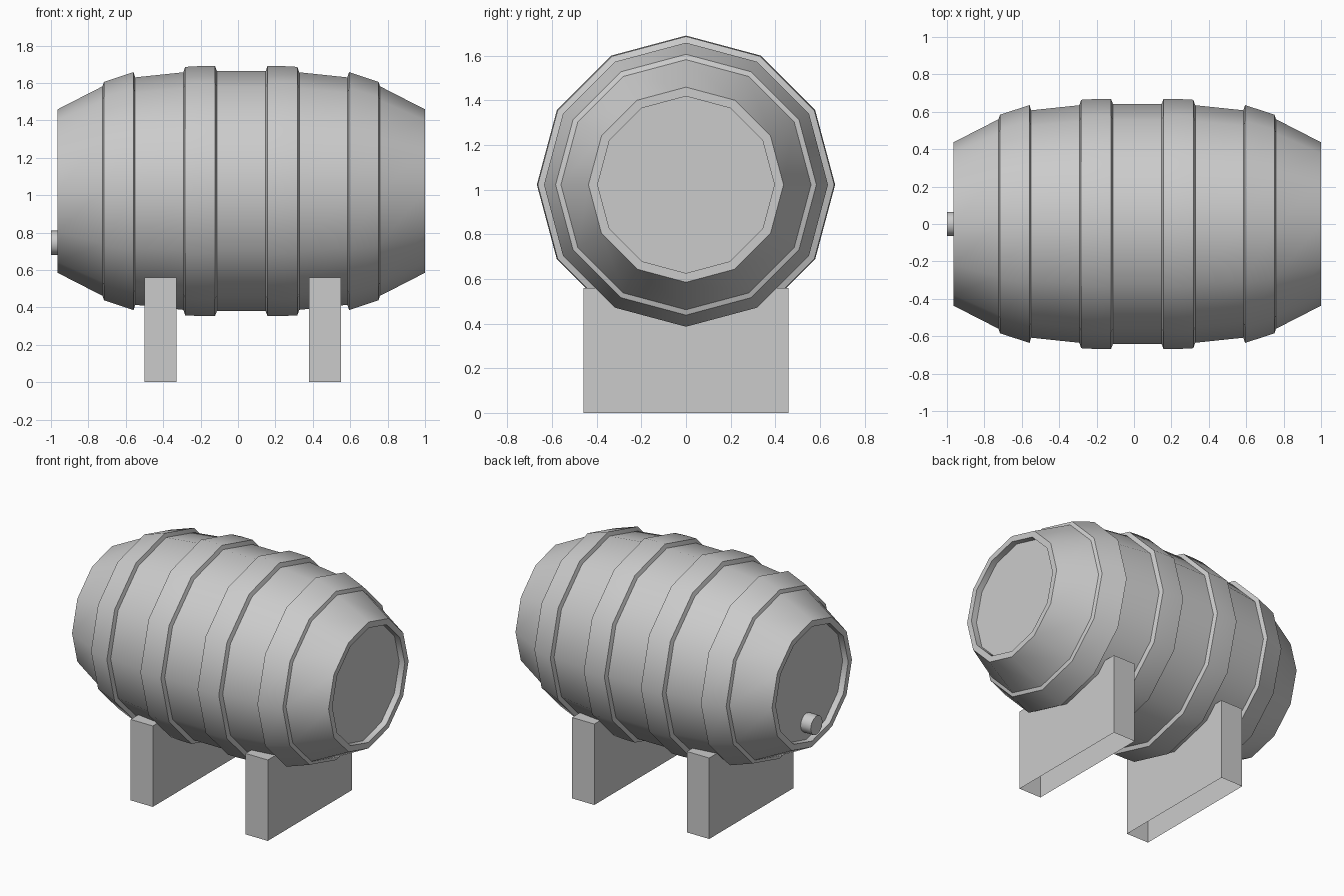
import bpy, bmesh
from math import sin, cos, pi

if "Cube" in bpy.data.objects:
    bpy.data.objects.remove(bpy.data.objects["Cube"])

CX, CZ = 0.0175, 1.022   # barrel centre


def finish(name, bm, smooth=None):
    bmesh.ops.remove_doubles(bm, verts=bm.verts, dist=1e-5)
    bmesh.ops.recalc_face_normals(bm, faces=bm.faces)
    me = bpy.data.meshes.new(name)
    bm.to_mesh(me)
    bm.free()
    ob = bpy.data.objects.new(name, me)
    bpy.context.collection.objects.link(ob)
    if smooth:
        bpy.ops.object.select_all(action='DESELECT')
        ob.select_set(True)
        bpy.context.view_layer.objects.active = ob
        bpy.ops.object.shade_smooth_by_angle(angle=smooth)
    return ob


def revolve_x(name, profile, z, sides=12):
    """Turn an (x, radius) profile around the x axis at height z."""
    bm = bmesh.new()
    rings = []
    for x, r in profile:
        if r == 0:
            rings.append([bm.verts.new((x, 0, z))] * sides)
        else:
            rings.append([bm.verts.new((x, r * sin(2 * pi * i / sides), z + r * cos(2 * pi * i / sides)))
                          for i in range(sides)])
    for a, b in zip(rings, rings[1:]):
        for i in range(sides):
            j = (i + 1) % sides
            bm.faces.new(dict.fromkeys((a[i], a[j], b[j], b[i])))
    return finish(name, bm, smooth=0.65)


# Barrel: recessed lid, rim, staves and hoops as one mirrored profile
half = [(0.94, 0), (0.94, 0.396), (0.982, 0.396), (0.982, 0.437),
        (0.742, 0.560), (0.734, 0.584), (0.576, 0.636), (0.567, 0.608),
        (0.310, 0.635), (0.300, 0.664), (0.225, 0.668), (0.140, 0.668),
        (0.130, 0.641)]
profile = [(CX - d, r) for d, r in half] + [(CX + d, r) for d, r in reversed(half)]
revolve_x("barrel", profile, CZ)

# Spigot on the left lid
revolve_x("spigot", [(-1.0, 0), (-1.0, 0.065), (-0.92, 0.065)], 0.745)

# Two cradle blocks, open underneath
for name, x0, x1 in (("left_support", -0.50, -0.33), ("right_support", 0.38, 0.55)):
    bm = bmesh.new()
    bmesh.ops.create_cube(bm, size=1)
    for v in bm.verts:
        v.co = (x0 if v.co.x < 0 else x1, 0.92 * v.co.y, 0 if v.co.z < 0 else 0.56)
    bottom = [f for f in bm.faces if f.normal.z < -0.5 or all(v.co.z == 0 for v in f.verts)]
    bmesh.ops.delete(bm, geom=bottom, context='FACES_ONLY')
    finish(name, bm)
